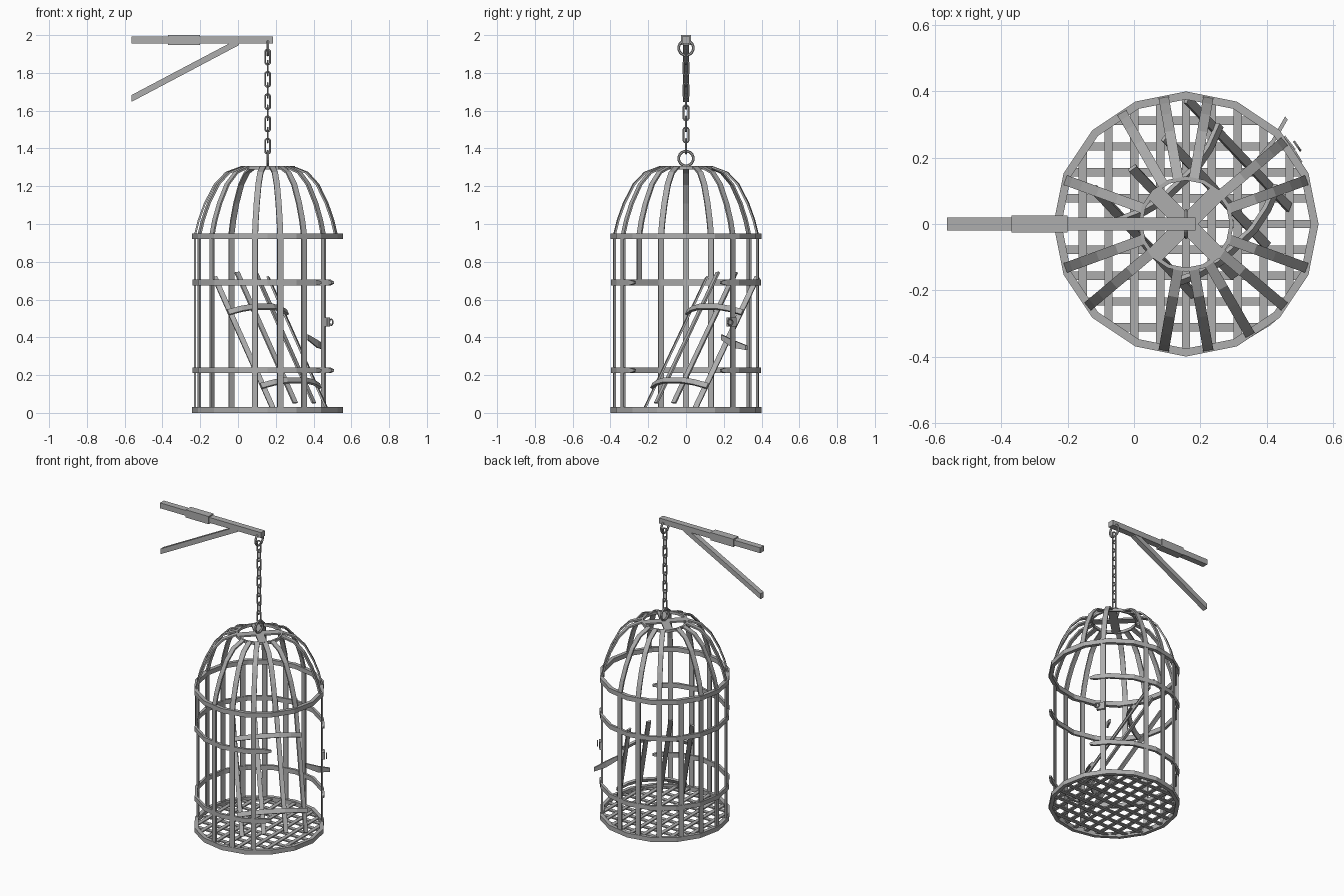
import bpy, bmesh, math
from mathutils import Vector, Matrix

old = bpy.data.objects.get("Cube")
if old:
    bpy.data.objects.remove(old, do_unlink=True)

iron = bpy.data.materials.new("iron_grey")
iron.use_nodes = True
GREY = (0.42, 0.42, 0.42, 1)
iron.diffuse_color = GREY
iron.node_tree.nodes["Principled BSDF"].inputs["Base Color"].default_value = GREY

CX = 0.157       # cage axis
R = 0.385        # bar radius
UP = Vector((0, 0, 1))
CAGE = Matrix.Translation((CX, 0, 0))


def radial(deg):
    a = math.radians(deg)
    return Vector((math.cos(a), math.sin(a), 0))


def finish(name, bm, matrix=None):
    if matrix:
        bm.transform(matrix)
    bmesh.ops.recalc_face_normals(bm, faces=bm.faces)
    mesh = bpy.data.meshes.new(name)
    bm.to_mesh(mesh)
    bm.free()
    mesh.materials.append(iron)
    obj = bpy.data.objects.new(name, mesh)
    bpy.context.collection.objects.link(obj)
    return obj


def sweep(name, path, wide, thick, closed=False, matrix=None):
    """Rectangular bar along path; wide and thick are half-size vectors per point."""
    bm = bmesh.new()
    rows = []
    for p, w, t in zip(path, wide, thick):
        rows.append([bm.verts.new(p + w * i + t * j)
                     for i, j in ((-1, -1), (1, -1), (1, 1), (-1, 1))])
    n = len(rows)
    for k in range(n if closed else n - 1):
        a, b = rows[k], rows[(k + 1) % n]
        for i in range(4):
            j = (i + 1) % 4
            bm.faces.new((a[i], a[j], b[j], b[i]))
    if not closed:
        bm.faces.new(rows[0])
        bm.faces.new(rows[-1])
    return finish(name, bm, matrix)


def straight(name, a, b, w, t, matrix=None):
    return sweep(name, [Vector(a), Vector(b)], [Vector(w)] * 2, [Vector(t)] * 2, False, matrix)


def hoop(name, angles, r, z, half_h, half_t, closed, matrix, tips=0):
    """Flat band round the axis, with narrowed ends when tips is set."""
    n = len(angles)
    path = [radial(a) * r + UP * z for a in angles]
    wide = [UP * half_h * (0.4 if k < tips or k >= n - tips else 1) for k in range(n)]
    thick = [radial(a) * half_t for a in angles]
    return sweep(name, path, wide, thick, closed, matrix)


def rib(name, deg, profile, matrix, half_w=0.0155, half_t=0.005):
    """Flat bar following a radius and height profile."""
    out = radial(deg)
    side = UP.cross(out)
    path = [out * r + UP * z for r, z in profile]
    thick = []
    for k in range(len(path)):
        d = path[min(k + 1, len(path) - 1)] - path[max(k - 1, 0)]
        thick.append(side.cross(d).normalized() * half_t)
    return sweep(name, path, [side * half_w] * len(path), thick, False, matrix)


def link(name, centre, major, minor, stretch, yaw, seg=12):
    """Chain link standing upright; stretch lengthens it along z."""
    bm = bmesh.new()
    rings = []
    for k in range(seg):
        a = 2 * math.pi * (k + 0.5) / seg
        d = Vector((math.cos(a), 0, math.sin(a)))
        c = d * major + UP * math.copysign(stretch, d.z)
        rings.append([bm.verts.new(c + d * minor * math.cos(b) + Vector((0, minor * math.sin(b), 0)))
                      for b in [math.pi / 3 * i for i in range(6)]])
    for k in range(seg):
        p, q = rings[k], rings[(k + 1) % seg]
        for i in range(6):
            j = (i + 1) % 6
            bm.faces.new((p[i], p[j], q[j], q[i]))
    return finish(name, bm, Matrix.Translation(centre) @ Matrix.Rotation(math.radians(yaw), 4, 'Z'))


# Hoops: two full, two broken by the door opening
around = [22.5 * k for k in range(16)]
hoop("base_hoop", around, 0.388, 0.015, 0.015, 0.012, True, CAGE)
hoop("dome_hoop", around, 0.388, 0.935, 0.015, 0.012, True, CAGE)
hoop("crown_hoop", around, 0.138, 1.298, 0.009, 0.006, True, CAGE)
for label, z in (("lower", 0.225), ("upper", 0.69)):
    hoop(label + "_hoop", [28, 33] + [22.5 * k for k in range(2, 14)] + [310, 316],
         0.39, z, 0.015, 0.008, False, CAGE, tips=1)

# Dome ribs
dome = [(R, 0.94), (0.365, 1.02), (0.332, 1.11), (0.28, 1.21), (0.22, 1.272), (0.138, 1.302)]
for deg in range(0, 360, 20):
    if deg not in (0, 60, 140, 240):
        rib(f"dome_rib_{deg}", deg, dome, CAGE)

# Upright bars, one of them snapped at the upper hoop
for deg in range(40, 320, 20):
    if deg not in (60, 240):
        rib(f"upright_bar_{deg}", deg, [(R, 0.69 if deg == 220 else 0.01), (R, 0.95)], CAGE)

# Floor lattice, each slat cut to the circle
for k in range(-4, 5):
    off = k * 0.078
    half = math.sqrt(0.382 ** 2 - off ** 2)
    straight(f"floor_slat_x_{k}", (-half, off, 0.012), (half, off, 0.012),
             (0, 0.0125, 0), (0, 0, 0.004), CAGE)
    straight(f"floor_slat_y_{k}", (off, -half, 0.017), (off, half, 0.017),
             (0.0125, 0, 0), (0, 0, 0.004), CAGE)

# Crown cross plates
for deg in (45, 135):
    d = radial(deg) * 0.136
    straight(f"crown_plate_{deg}", d * -1 + UP * 1.3, d + UP * 1.3,
             radial(deg + 90) * 0.026, UP * 0.005, CAGE)

# Fallen door: a cage section lying tilted inside
up_door = Vector((-0.33, 0.35, 0.74)).normalized()
across = UP.cross(up_door).normalized()
normal = across.cross(up_door)
if normal.z < 0:
    normal, across = -normal, -across
low_mid = Vector((0.28, -0.035, 0.145))
origin = low_mid - normal * 0.346 - up_door * 0.225
DOOR = Matrix((normal, up_door.cross(normal), up_door)).transposed().to_4x4()
DOOR.translation = origin
for deg in (-30, -10, 10, 30):
    rib(f"door_bar_{deg}", deg, [(0.39, 0.09), (0.39, 0.915)], DOOR, 0.014)
for label, z in (("lower", 0.225), ("upper", 0.69)):
    hoop(f"door_{label}_band", [-32, -21, -10, 10, 21, 32], 0.402, z, 0.015, 0.007, False, DOOR)

# Latch on the bar beside the opening
post = radial(38) * 0.39
straight("latch_plate", post + UP * 0.457, post + UP * 0.505,
         radial(128) * 0.026, radial(38) * 0.01, CAGE)
link("latch_loop", Vector((CX, 0, 0.48)) + radial(35) * 0.41, 0.016, 0.004, 0, 125)
# Bent scrap of metal hanging inward below the latch
sweep("bent_scrap",
      [Vector((0.37, 0.19, 0.4)), Vector((0.42, 0.25, 0.365)), Vector((0.46, 0.32, 0.345))],
      [UP * 0.014, UP * 0.02, UP * 0.012], [radial(130) * 0.006] * 3)

# Hanging chain with a large ring at each end
link("cage_ring", (CX, 0, 1.347), 0.039, 0.007, 0, 90, 16)
for k in range(9):
    link(f"chain_link_{k}", (CX, 0, 1.412 + k * 0.059), 0.0135, 0.005, 0.026, 90 * (k % 2))
link("beam_ring", (CX, 0, 1.932), 0.039, 0.007, 0, 90, 16)

# Wall beam, sleeve and slanted brace
straight("beam", (-0.565, 0, 1.974), (0.185, 0, 1.974), (0, 0.02, 0), (0, 0, 0.018))
straight("beam_sleeve", (-0.37, 0, 1.974), (-0.2, 0, 1.974), (0, 0.026, 0), (0, 0, 0.026))
straight("brace", (-0.565, 0, 1.664), (0.005, 0, 1.965), (0, 0.017, 0), (0, 0, 0.018))
